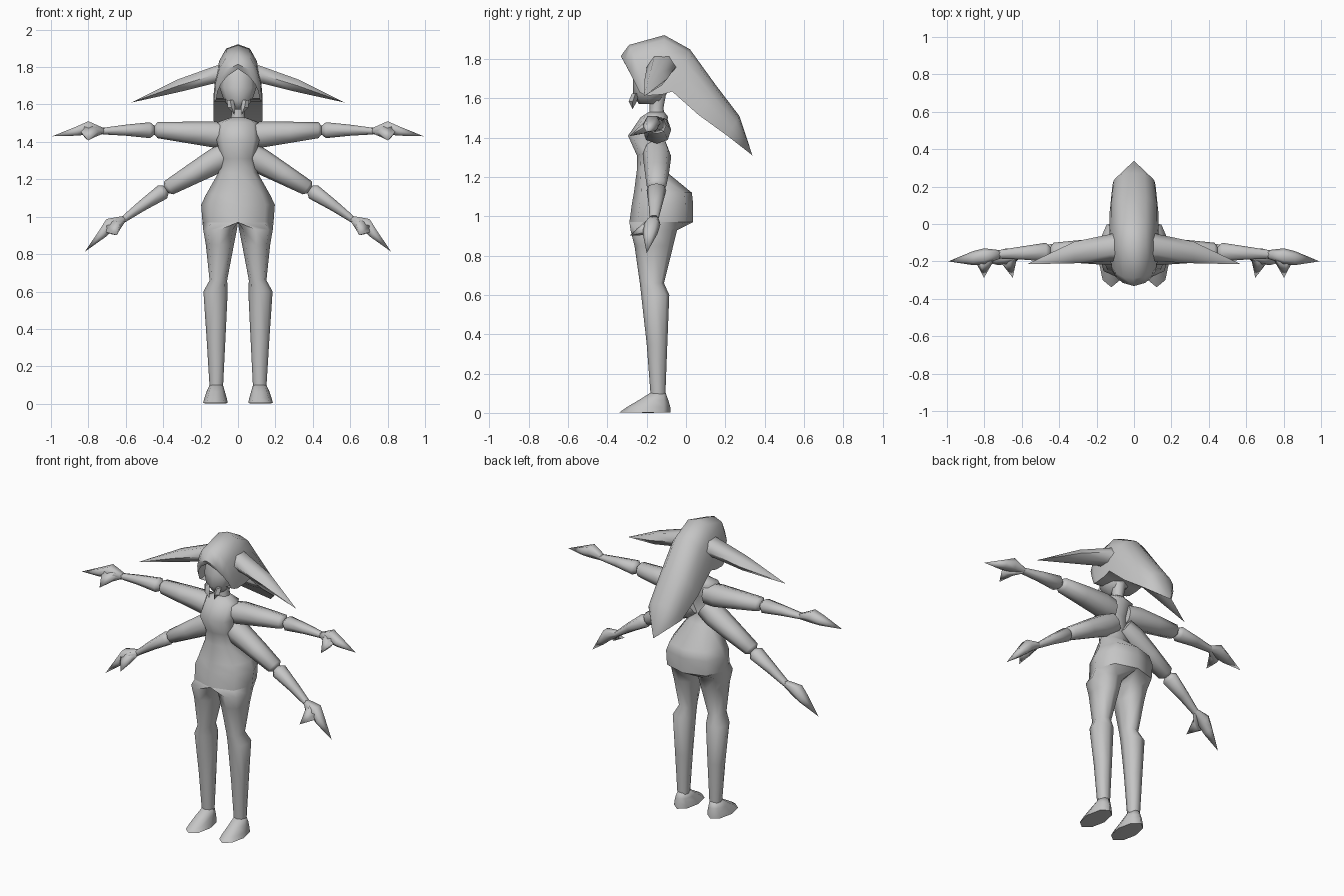
import bpy, bmesh, math
from mathutils import Matrix, Vector

if "Cube" in bpy.data.objects:
    bpy.data.objects.remove(bpy.data.objects["Cube"])

grey = bpy.data.materials.new("plain_grey")
grey.diffuse_color = (0.56, 0.56, 0.56, 1)
grey.use_nodes = True
grey.node_tree.nodes["Principled BSDF"].inputs["Base Color"].default_value = grey.diffuse_color


def skin(name, rings, mirror=False, cap_start=True, cap_end=True, angle=75):
    """Join equal-length point rings into one skin; a one-point ring is a tip."""
    bm = bmesh.new()
    vs = [[bm.verts.new(p) for p in r] for r in rings]
    for a, b in zip(vs, vs[1:]):
        n = max(len(a), len(b))
        for i in range(n):
            j = (i + 1) % n
            if len(a) == 1:
                bm.faces.new((a[0], b[j], b[i]))
            elif len(b) == 1:
                bm.faces.new((a[i], a[j], b[0]))
            else:
                bm.faces.new((a[i], a[j], b[j], b[i]))
    if cap_start and len(vs[0]) > 2:
        bm.faces.new(vs[0][::-1])
    if cap_end and len(vs[-1]) > 2:
        bm.faces.new(vs[-1])
    bmesh.ops.recalc_face_normals(bm, faces=bm.faces)
    me = bpy.data.meshes.new(name)
    bm.to_mesh(me)
    bm.free()
    me.materials.append(grey)
    for p in me.polygons:
        p.use_smooth = True
    me.set_sharp_from_angle(angle=math.radians(angle))
    ob = bpy.data.objects.new(name, me)
    bpy.context.collection.objects.link(ob)
    if mirror:
        ob.modifiers.new("Mirror", 'MIRROR').use_mirror_merge = False
    return ob


def oval(lo_a, hi_a, lo_b, hi_b, n=8, power=0.85):
    """Rounded section between the limits of two axes."""
    out = []
    for i in range(n):
        t = 2 * math.pi * i / n
        c, s = math.cos(t), math.sin(t)
        c = math.copysign(abs(c) ** power, c) if abs(c) > 1e-6 else 0
        s = math.copysign(abs(s) ** power, s) if abs(s) > 1e-6 else 0
        out.append(((lo_a + hi_a) / 2 + c * (hi_a - lo_a) / 2,
                    (lo_b + hi_b) / 2 + s * (hi_b - lo_b) / 2))
    return out


def level(z, x0, x1, y0, y1, **k):      # horizontal section
    return [(x, y, z) for x, y in oval(x0, x1, y0, y1, **k)]


def slice_x(x, y0, y1, z0, z1, **k):    # section across the x axis
    return [(x, y, z) for y, z in oval(y0, y1, z0, z1, **k)]


# Torso and pelvis, open below where the legs take over
torso = [(1.53, .04, -.19, -.11), (1.505, .11, -.23, -.09), (1.41, .115, -.295, -.125),
         (1.31, .09, -.25, -.125), (1.235, .105, -.25, -.11), (1.12, .17, -.265, .03),
         (1.065, .197, -.275, .036), (.97, .19, -.288, .036)]
skin("torso", [level(z, -w, w, a, b) for z, w, a, b in torso], cap_end=False)
skin("neck", [level(1.50, -.045, .045, -.19, -.105), level(1.55, -.034, .034, -.185, -.115),
              level(1.63, -.045, .045, -.19, -.10)])

# Legs start as one half of the hip outline; feet are pointed
hip = [(max(x, 0), y, z) for x, y, z in level(.97, -.19, .19, -.288, .036)]
skin("leg", [hip] + [level(*r) for r in [
    (.93, .006, .186, -.282, -.045), (.85, .022, .172, -.262, -.065),
    (.66, .058, .152, -.235, -.112), (.60, .055, .185, -.228, -.085),
    (.35, .067, .168, -.20, -.095), (.09, .08, .152, -.18, -.105)]],
    mirror=True, cap_start=False)
skin("foot", [level(*r, power=1) for r in [
    (.10, .08, .152, -.185, -.103), (.065, .07, .168, -.24, -.09),
    (.03, .06, .18, -.30, -.08), (.003, .055, .187, -.338, -.078)]]
    + [[(.115, -.19, 0)]], mirror=True, angle=80)

# Two pairs of arms share one set of parts; the lower pair is turned downward
lower = (Matrix.Translation((.387, 0, 1.144)) @ Matrix.Rotation(math.radians(34), 4, 'Y')
         @ Matrix.Translation((-.45, 0, -1.463)))
arm_parts = {
    "upper_arm": [slice_x(*r) for r in [
        (.05, -.215, -.09, 1.37, 1.50), (.13, -.22, -.075, 1.37, 1.51),
        (.28, -.21, -.085, 1.395, 1.508), (.43, -.20, -.10, 1.42, 1.505),
        (.448, -.175, -.125, 1.44, 1.485)]],
    "forearm": [slice_x(*r) for r in [
        (.445, -.175, -.125, 1.44, 1.485), (.47, -.20, -.10, 1.42, 1.505),
        (.60, -.19, -.12, 1.433, 1.492), (.725, -.185, -.14, 1.44, 1.475)]],
    "hand": [slice_x(*r, n=6) for r in [
        (.715, -.185, -.14, 1.44, 1.475), (.80, -.215, -.13, 1.435, 1.515),
        (.86, -.22, -.145, 1.43, 1.487)]] + [[(.993, -.20, 1.43)]],
    "thumb": [slice_x(.725, -.185, -.14, 1.44, 1.475, n=6),
              [(x, -.205 - (x - .79) * .2, z) for x, z in oval(.75, .84, 1.42, 1.485, n=6)],
              [(.802, -.288, 1.408)]],
}
for part, rings in arm_parts.items():
    skin("high_" + part, rings, mirror=True)
    skin("low_" + part, [[lower @ Vector(p) for p in r] for r in rings], mirror=True)

# Face and small jaw points
skin("face", [level(*r) for r in [
    (1.572, -.035, .035, -.24, -.13), (1.62, -.075, .075, -.27, -.10),
    (1.69, -.098, .098, -.27, -.07), (1.77, -.09, .09, -.255, -.06),
    (1.83, -.055, .055, -.23, -.08)]])
skin("jaw_point", [level(1.625, .025, .06, -.275, -.24, n=4),
                   level(1.585, .015, .055, -.292, -.25, n=4),
                   [(.018, -.272, 1.545)]], mirror=True, angle=30)


# Hood of hair sweeping back to a pointed tail
def arch(by, bz, ty, tz, w, round_=1.0, n=8):
    out = []
    for i in range(n + 1):
        t = math.pi * i / n
        c, s = math.cos(t), math.sin(t)
        h = s * round_ + (1 - abs(1 - 2 * i / n)) * (1 - round_)
        x = math.copysign(abs(c) ** .75, c) if abs(c) > 1e-6 else 0
        out.append((w * x, by + (ty - by) * h, bz + (tz - bz) * h))
    return out


skin("hair", [arch(*r) for r in [
    (-.235, 1.63, -.316, 1.79, .115, .1), (-.215, 1.62, -.332, 1.815, .122, .6),
    (-.19, 1.615, -.29, 1.872, .128), (-.12, 1.62, -.11, 1.922, .13),
    (-.07, 1.635, .02, 1.85, .132), (.065, 1.515, .15, 1.67, .13),
    (.21, 1.41, .272, 1.51, .115)]] + [[(0, .338, 1.31)]],
    cap_start=False, angle=60)

# Long side locks
skin("side_lock", [slice_x(.08, -.2, -.04, 1.69, 1.83, n=6, power=1),
                   slice_x(.13, -.2, -.055, 1.705, 1.81, n=6, power=1),
                   slice_x(.32, -.21, -.095, 1.66, 1.74, n=6, power=1),
                   [(.572, -.215, 1.61)]], mirror=True)
